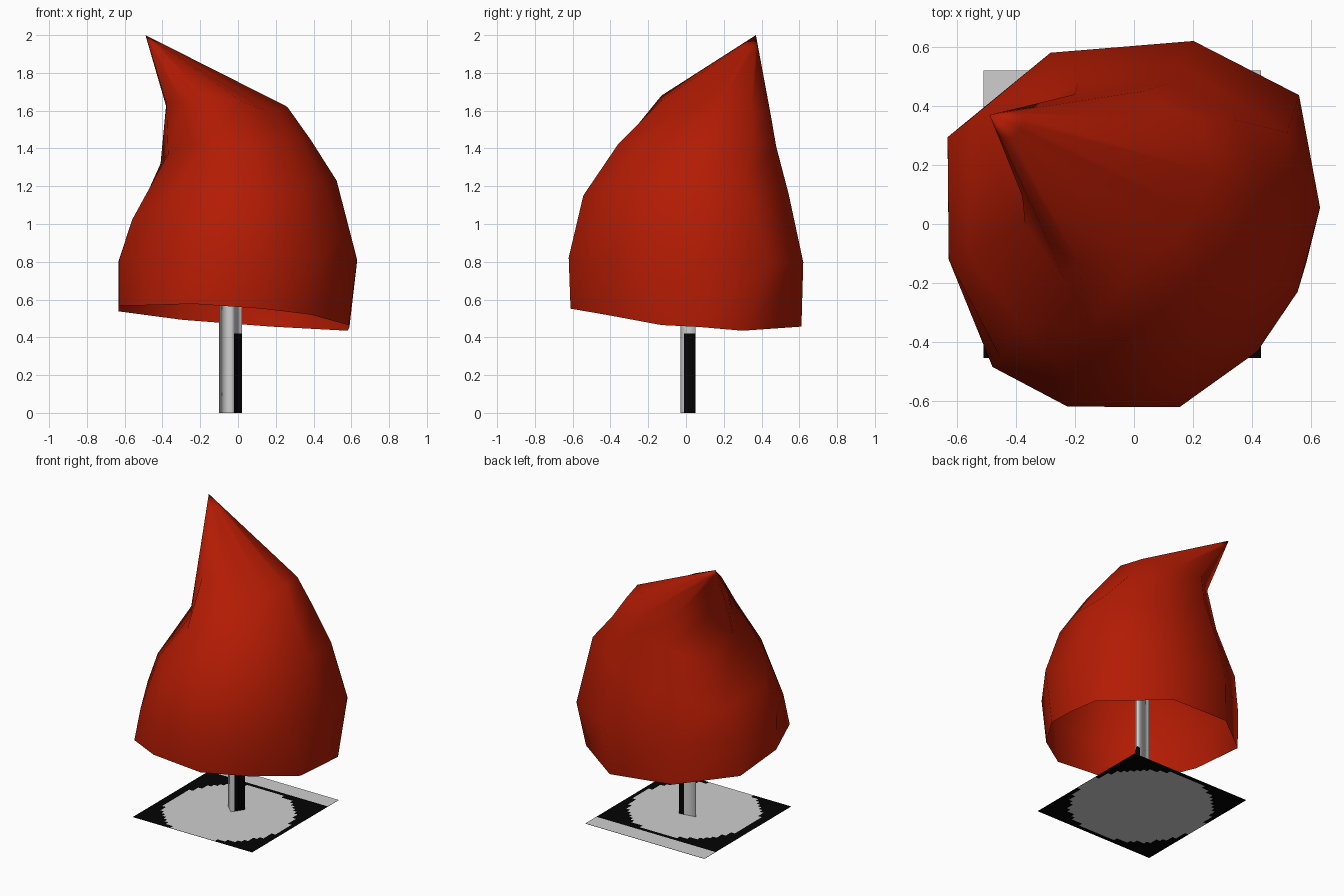
import bpy
import bmesh
from math import radians, cos, sin, hypot
from mathutils import Vector

cube = bpy.data.objects.get("Cube")
if cube:
    bpy.data.objects.remove(cube, do_unlink=True)


def material(name, colour):
    mat = bpy.data.materials.new(name)
    mat.use_nodes = True
    mat.diffuse_color = (*colour, 1)
    mat.node_tree.nodes["Principled BSDF"].inputs["Base Color"].default_value = (*colour, 1)
    return mat


red = material("red cloth", (0.45, 0.011, 0.001))
grey = material("light grey", (0.62, 0.62, 0.63))
black = material("black", (0.001, 0.001, 0.001))


def add_object(name, bm, mats, smooth=False):
    mesh = bpy.data.meshes.new(name)
    for face in bm.faces:
        face.smooth = smooth
    bm.to_mesh(mesh)
    bm.free()
    for mat in mats:
        mesh.materials.append(mat)
    obj = bpy.data.objects.new(name, mesh)
    bpy.context.collection.objects.link(obj)
    return obj


def bridge(bm, lower, upper):
    n = len(lower)
    return [bm.faces.new((lower[i], lower[(i + 1) % n], upper[(i + 1) % n], upper[i]))
            for i in range(n)]


# Hood: uneven eleven-sided rings, leaning up to an off-centre peak
angles = [5, 38, 72, 116, 155, 191, 223, 250, 284, 314, 337]
bulge = [0.99, 1.11, 1.02, 1.01, 1.09, 1.0, 1.03, 1.03, 1.0, 0.94, 0.94]
rings = [  # centre x, centre y, radius x, radius y, height, slope x, slope y
    (-0.02, 0.0, 0.62, 0.63, 0.515, -0.07, -0.075),
    (0.0, 0.0, 0.64, 0.64, 0.81, 0.0, -0.02),
    (-0.02, 0.0, 0.55, 0.56, 1.13, 0.19, 0.0),
    (-0.01, 0.06, 0.40, 0.43, 1.41, 0.1, -0.02),
    (-0.06, 0.15, 0.325, 0.29, 1.64, -0.02, -0.08),
]
# Folds and dents in the cloth, by ring and corner
folds = {
    (0, 0): (0.59, 0.07, 0.455), (0, 1): (0.58, 0.30, 0.435),
    (0, 6): (-0.48, -0.485, 0.57), (0, 10): (0.585, -0.13, 0.465),
    (1, 6): (-0.455, -0.45, 0.79), (1, 10): (0.555, -0.23, 0.91),
    (2, 1): (0.52, 0.31, 1.23), (2, 3): (-0.26, 0.53, 1.09),
    (2, 4): (-0.55, 0.36, 1.01), (2, 6): (-0.395, -0.33, 1.13),
    (3, 3): (-0.19, 0.48, 1.39), (3, 4): (-0.41, 0.34, 1.32),
    (3, 5): (-0.37, 0.0, 1.37), (3, 6): (-0.235, -0.195, 1.42),
    (4, 2): (0.03, 0.45, 1.57), (4, 3): (-0.20, 0.44, 1.60),
    (4, 6): (-0.295, -0.05, 1.64), (4, 7): (-0.19, -0.13, 1.68),
    (4, 9): (0.15, -0.04, 1.60), (4, 10): (0.21, 0.04, 1.60),
}
bm = bmesh.new()
loops = []
for r, (cx, cy, rx, ry, z, sx, sy) in enumerate(rings):
    loop = []
    for i, (a, b) in enumerate(zip(angles, bulge)):
        x = cx + rx * b * cos(radians(a))
        y = cy + ry * b * sin(radians(a))
        loop.append(bm.verts.new(folds.get((r, i), (x, y, z + sx * x + sy * y))))
    loops.append(loop)
peak = Vector((-0.49, 0.37, 2.0))
loops.append([bm.verts.new(v.co.lerp(peak, 0.85)) for v in loops[-1]])
for lower, upper in zip(loops, loops[1:]):
    bridge(bm, lower, upper)
tip = bm.verts.new(peak)
for a, b in zip(loops[-1], loops[-1][1:] + loops[-1][:1]):
    bm.faces.new((a, b, tip))
add_object("hood", bm, [red], smooth=True)

# Pole: open three-sided tube with a black band around one edge
section = [(-0.10, 0.03), (-0.035, -0.03), (-0.02, -0.01), (0.02, 0.05), (-0.015, 0.043)]
bm = bmesh.new()
levels = [[bm.verts.new((x, y, z)) for x, y in section] for z in (0, 0.42, 1.0)]
for lower, upper in zip(levels, levels[1:]):
    for i, face in enumerate(bridge(bm, lower, upper)):
        face.material_index = int(lower is levels[0] and i in (2, 3))
add_object("pole", bm, [grey, black], smooth=True)


# Base: thin square sheets with a stepped disc picked out in grey
def base_sheet(name, z, centre, radius, strip_from, flip):
    bm = bmesh.new()
    bmesh.ops.create_grid(bm, x_segments=32, y_segments=32, size=0.5)
    for v in bm.verts:
        v.co = (-0.04 + v.co.x * 0.94, 0.0325 + v.co.y * 0.975, z)
    for face in bm.faces:
        c = face.calc_center_median()
        inside = hypot(c.x - centre[0], c.y - centre[1]) < radius
        face.material_index = int(not (inside or c.y > strip_from))
    if flip:
        bmesh.ops.reverse_faces(bm, faces=bm.faces)
    add_object(name, bm, [grey, black])


base_sheet("base_top", 0.003, (-0.035, -0.05), 0.43, 0.41, False)
base_sheet("base_underside", 0.0, (-0.04, 0.03), 0.465, 9, True)
